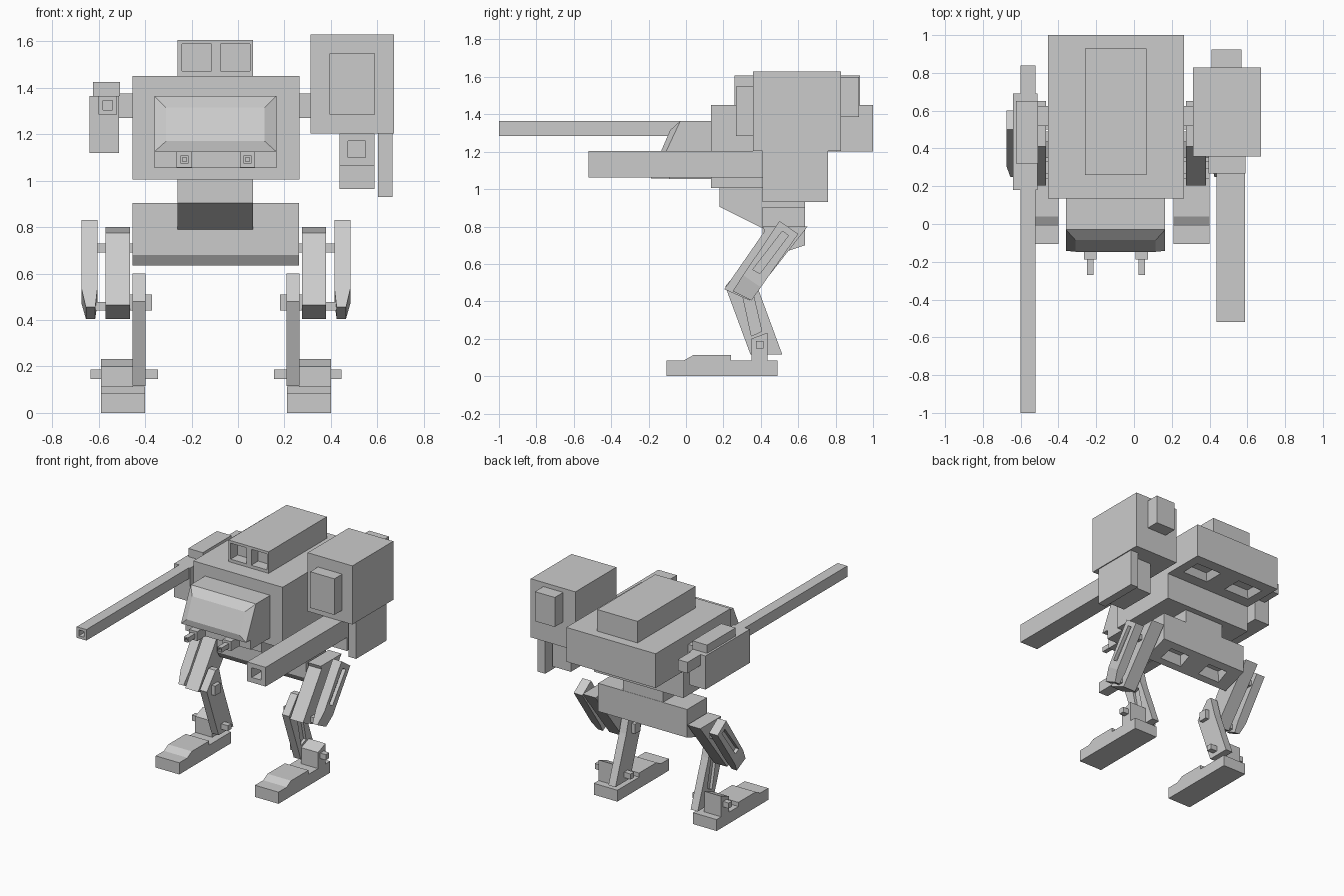
import bpy, bmesh

if "Cube" in bpy.data.objects:
    bpy.data.objects.remove(bpy.data.objects["Cube"])

C = -0.095  # centre line of the body


def loft(name, a, b):
    """Closed solid between two matching rings of points."""
    bm = bmesh.new()
    va = [bm.verts.new(p) for p in a]
    vb = [bm.verts.new(p) for p in b]
    n = len(a)
    bm.faces.new(va)
    bm.faces.new(vb[::-1])
    for i in range(n):
        j = (i + 1) % n
        bm.faces.new((va[i], vb[i], vb[j], va[j]))
    bmesh.ops.recalc_face_normals(bm, faces=bm.faces)
    me = bpy.data.meshes.new(name)
    bm.to_mesh(me)
    bm.free()
    ob = bpy.data.objects.new(name, me)
    bpy.context.collection.objects.link(ob)
    return ob


def prism(name, prof, x0, x1):
    """Side profile (y, z) extruded along x."""
    return loft(name, [(x0, y, z) for y, z in prof], [(x1, y, z) for y, z in prof])


def box(name, x0, x1, y0, y1, z0, z1):
    return prism(name, [(y0, z0), (y1, z0), (y1, z1), (y0, z1)], x0, x1)


def vent(x, y, hx, hy, z0, z1, taper):
    """Cutter with sloping walls, narrower at the top."""
    def ring(t, z):
        return [(x + sx * (hx - t), y + sy * (hy - t), z)
                for sx, sy in ((-1, -1), (1, -1), (1, 1), (-1, 1))]
    return loft("cutter", ring(0, z0), ring(taper, z1))


def cut(ob, cutters):
    """Subtract the cutters, bake the result and remove them."""
    for c in cutters:
        m = ob.modifiers.new("cut", 'BOOLEAN')
        m.operation, m.solver, m.object = 'DIFFERENCE', 'EXACT', c
    dg = bpy.context.evaluated_depsgraph_get()
    me = bpy.data.meshes.new_from_object(ob.evaluated_get(dg))
    ob.modifiers.clear()
    ob.data = me
    for c in cutters:
        bpy.data.objects.remove(c)


# Torso with rear overhang and two vents beneath it
torso = prism("torso", [(.135, 1.005), (.68, 1.005), (.68, 1.2), (1, 1.2), (1, 1.45), (.135, 1.45)],
              -.455, .265)
cut(torso, [vent(C + s * .185, .84, .11, .08, 1.19, 1.25, .03) for s in (-1, 1)])

# Head block with two front openings
head = box("head", -.26, .065, .26, .93, 1.45, 1.607)
cut(head, [box("cutter", C + s * .083 - .063, C + s * .083 + .063, .2, .34, 1.472, 1.588)
           for s in (-1, 1)])

# Cockpit with raised bevelled front plate
prism("cockpit", [(.135, 1.125), (-.142, 1.125), (-.03, 1.365), (.135, 1.365)], -.36, .165)
loft("cockpit_plate",
     [(-.36, -.142, 1.125), (.165, -.142, 1.125), (.165, -.03, 1.365), (-.36, -.03, 1.365)],
     [(-.31, -.147, 1.17), (.115, -.147, 1.17), (.115, -.085, 1.315), (-.31, -.085, 1.315)])
box("chin", -.36, .165, -.09, .135, 1.055, 1.125)
for s in (-1, 1):
    x = C + s * .136
    box("chin_gun", x - .033, x + .033, -.187, 0, 1.057, 1.125)
    barrel = box("chin_gun_barrel", x - .017, x + .017, -.27, -.187, 1.073, 1.108)
    cut(barrel, [box("cutter", x - .009, x + .009, -.3, -.23, 1.082, 1.099)])

# Waist and pelvis
prism("waist", [(.18, 1.005), (.18, .905), (.41, .79), (.635, .79), (.635, 1.005)], -.26, .065)
pelvis = prism("pelvis", [(.41, .905), (.41, .68), (.44, .635), (.637, .70), (.637, .905)], -.455, .262)
cut(pelvis, [vent(C + s * .17, .54, .10, .065, .62, .72, .03) for s in (-1, 1)])

# Shoulder joints
box("shoulder_right", .265, .312, .52, .625, 1.27, 1.375)
box("shoulder_left", -.515, -.455, .52, .625, 1.27, 1.375)

# Right arm: launcher box, cannon and side plate
box("launcher", .312, .672, .357, .828, 1.203, 1.63)
box("launcher_front_cover", .395, .59, .267, .357, 1.285, 1.548)
box("launcher_rear_cover", .41, .57, .828, .925, 1.385, 1.6)
cannon = box("cannon", .438, .587, -.52, .6, 1.063, 1.203)
cut(cannon, [box("cutter", .474, .55, -.6, -.42, 1.1, 1.17)])
box("cannon_housing", .438, .587, .415, .7, .965, 1.203)
box("cannon_side_plate", .603, .665, .41, .76, .93, 1.203)

# Left arm: long gun
gun = box("long_gun_barrel", -.6, -.522, -1, .84, 1.285, 1.365)
cut(gun, [box("cutter", -.582, -.54, -1.1, -.92, 1.304, 1.346)])
box("long_gun_housing", -.64, -.512, .18, .69, 1.12, 1.365)
box("long_gun_top", -.625, -.508, .32, .65, 1.365, 1.425)

# Legs, mirrored about the body centre
foot_prof = [(-.105, 0), (.49, 0), (.49, .083), (.24, .083), (.24, .113), (.04, .113),
             (-.01, .085), (-.105, .085)]
ankle_prof = [(.35, .08), (.437, .08), (.437, .233), (.35, .2)]
shin_prof = [(.345, .115), (.515, .115), (.39, .455), (.35, .6), (.31, .6), (.21, .48)]
shin_slot = [(.305, .42), (.36, .435), (.405, .24), (.35, .215)]
thigh_prof = [(.205, .465), (.34, .405), (.65, .80), (.41, .80), (.42, .775)]
plate_slot = [(.357, .57), (.515, .775), (.548, .752), (.395, .548)]
plate_top = [(.305, .54), (.40, .475), (.60, .76), (.50, .83)]
crease = [(.305, .54), (.40, .475)]
tip = [(.35, .405), (.25, .455)]

for s, side in ((1, "right"), (-1, "left")):
    def X(d):
        return C + s * d
    prism("foot_" + side, foot_prof, X(.305), X(.495))
    prism("ankle_" + side, ankle_prof, X(.358), X(.495))
    box("ankle_pin_" + side, X(.25), X(.54), .375, .415, .147, .187)
    shin = prism("shin_" + side, shin_prof, X(.303), X(.36))
    cut(shin, [prism("cutter", shin_slot, X(.34), X(.4))])
    box("knee_pin_" + side, X(.275), X(.465), .265, .33, .44, .51)
    box("knee_link_" + side, X(.465), X(.52), .29, .33, .44, .478)
    prism("thigh_" + side, thigh_prof, X(.37), X(.475))
    box("hip_pin_" + side, X(.34), X(.52), .5, .54, .69, .73)
    plate = prism("thigh_plate_" + side, plate_top, X(.51), X(.58))
    cut(plate, [prism("cutter", plate_slot, X(.555), X(.62))])
    # tapered lower end of the plate
    loft("thigh_plate_tip_" + side,
         [(X(.51), *crease[0]), (X(.51), *crease[1]), (X(.58), *crease[1]), (X(.58), *crease[0])],
         [(X(.52), *tip[1]), (X(.52), *tip[0]), (X(.56), *tip[0]), (X(.56), *tip[1])])
